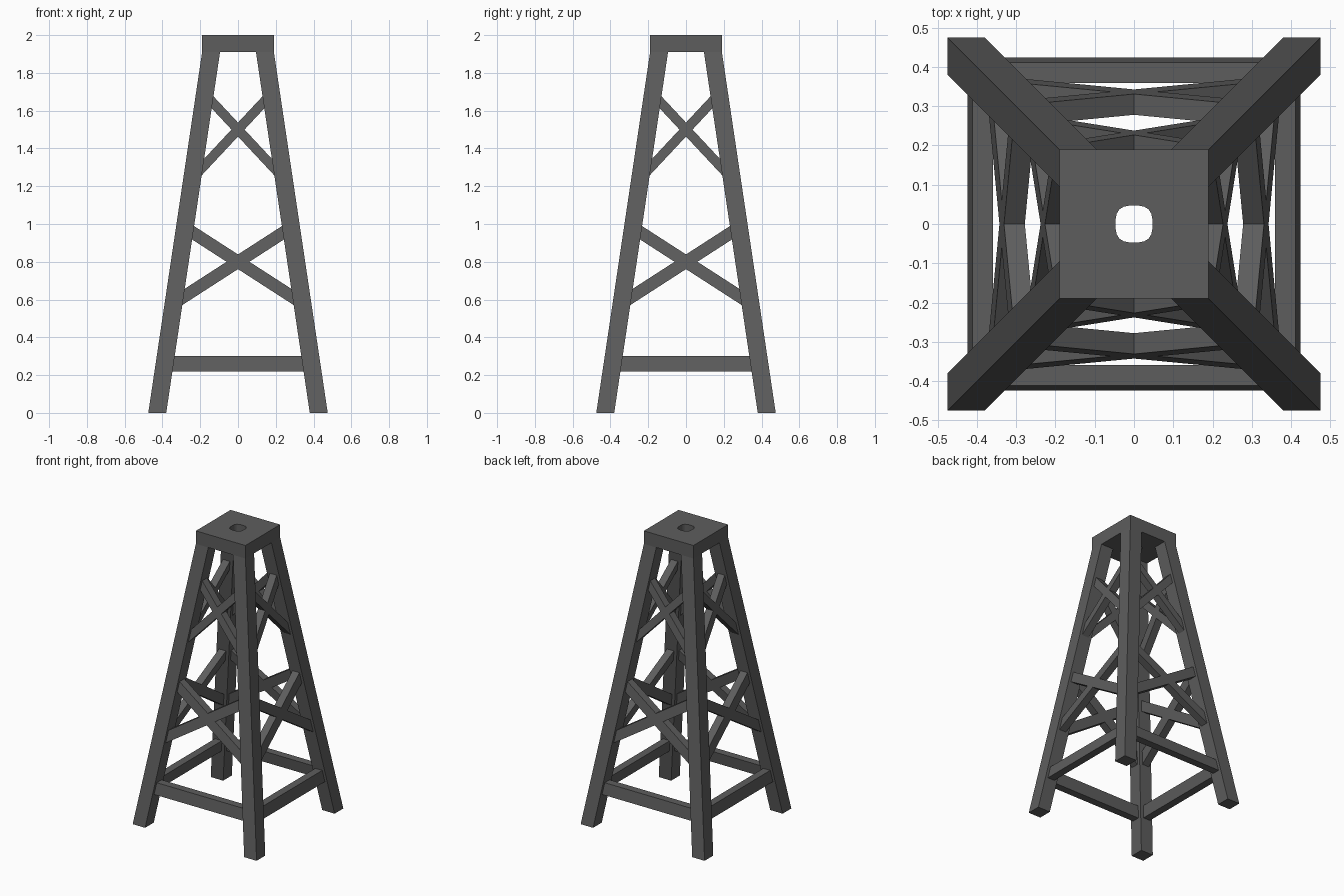
import bpy, bmesh, math
from mathutils import Matrix

cube = bpy.data.objects.get("Cube")
if cube:
    bpy.data.objects.remove(cube, do_unlink=True)

FOOT, TOP, CAP_Z, HEIGHT = 0.475, 0.19, 1.91, 2.0
LEG = 0.095                      # leg width
INSET, DEPTH = 0.019, 0.053      # brace setback from the leg face, brace depth

steel = bpy.data.materials.new("dark_grey_steel")
steel.use_nodes = True
grey = (0.11, 0.11, 0.11, 1)
steel.diffuse_color = grey
steel.node_tree.nodes["Principled BSDF"].inputs["Base Color"].default_value = grey


def outer(z):
    """Half width of the tower at height z."""
    return FOOT + (TOP - FOOT) * z / CAP_Z


def finish(name, bm):
    bmesh.ops.recalc_face_normals(bm, faces=bm.faces)
    mesh = bpy.data.meshes.new(name)
    bm.to_mesh(mesh)
    bm.free()
    mesh.materials.append(steel)
    obj = bpy.data.objects.new(name, mesh)
    bpy.context.collection.objects.link(obj)


def prism(name, start, end, turn):
    """Join two matching end outlines into a solid, turned about z."""
    bm = bmesh.new()
    a = [bm.verts.new(p) for p in start]
    b = [bm.verts.new(p) for p in end]
    bm.faces.new(a)
    bm.faces.new(b)
    for i in range(len(a)):
        j = (i + 1) % len(a)
        bm.faces.new((a[i], a[j], b[j], b[i]))
    bm.transform(Matrix.Rotation(turn * math.pi / 2, 4, 'Z'))
    finish(name, bm)


def leg_section(z):
    o, i = outer(z), outer(z) - LEG
    return [(-o, -o, z), (-i, -o, z), (-i, -i, z), (-o, -i, z)]


def bar_section(x, z, half):
    """Bar end that follows the leaning side of the tower."""
    lo, hi = z - half, z + half
    return [(x, -outer(h) + d, h) for h, d in
            ((lo, INSET), (lo, INSET + DEPTH), (hi, INSET + DEPTH), (hi, INSET))]


def brace(name, centre, slope, half, side, turn):
    """Diagonal bar whose ends stop inside the legs."""
    lean = (FOOT - TOP) / CAP_Z
    mid = outer(centre) - LEG / 2
    low, high = mid / (1 - lean * slope), mid / (1 + lean * slope)
    prism(name, bar_section(-side * low, centre - slope * low, half),
          bar_section(side * high, centre + slope * high, half), turn)


sides = ("front", "left", "back", "right")
corners = ("front_right", "front_left", "back_left", "back_right")
for turn, (side, corner) in enumerate(zip(sides, corners)):
    prism(corner + "_leg", leg_section(0), leg_section(CAP_Z), turn)
    reach = outer(0.26) - LEG / 2
    prism(side + "_lower_beam", bar_section(-reach, 0.26, 0.04),
          bar_section(reach, 0.26, 0.04), turn)
    for s, tag in ((1, "rising"), (-1, "falling")):
        brace(f"{side}_lower_{tag}_brace", 0.8, 0.645, 0.039, s, turn)
        brace(f"{side}_upper_{tag}_brace", 1.5, 1.07, 0.037, s, turn)

# Square cap with a rounded-square hole through it
bm = bmesh.new()
COUNT = 24
rings = []
for z in (CAP_Z, HEIGHT):
    rim, hole = [], []
    for k in range(COUNT):
        a = 2 * math.pi * k / COUNT + math.pi / 4
        c, s = math.cos(a), math.sin(a)
        r = TOP / max(abs(c), abs(s))
        h = 0.047 / (abs(c) ** 3 + abs(s) ** 3) ** (1 / 3)
        rim.append(bm.verts.new((r * c, r * s, z)))
        hole.append(bm.verts.new((h * c, h * s, z)))
    rings += [rim, hole]
low_rim, low_hole, top_rim, top_hole = rings
for a, b in ((low_rim, low_hole), (top_rim, top_hole),
             (low_rim, top_rim), (low_hole, top_hole)):
    for i in range(COUNT):
        j = (i + 1) % COUNT
        bm.faces.new((a[i], a[j], b[j], b[i]))
finish("top_cap", bm)
